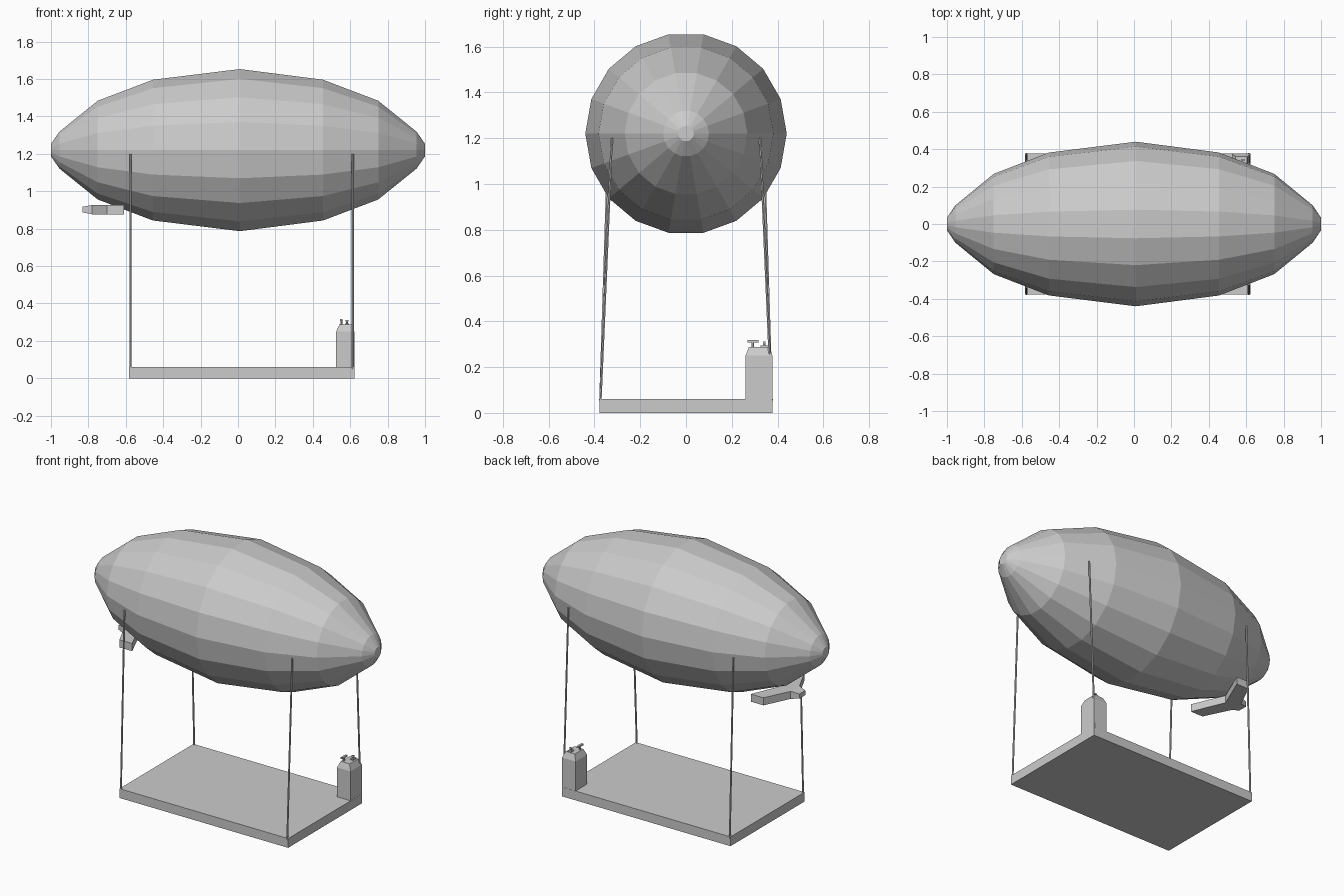
import bpy, bmesh
from math import pi, cos, sin
from mathutils import Vector

default = bpy.data.objects.get("Cube")
if default:
    bpy.data.objects.remove(default, do_unlink=True)

GREY = (0.6, 0.6, 0.6, 1)
grey = bpy.data.materials.new("plain_grey")
grey.use_nodes = True
grey.diffuse_color = GREY
grey.node_tree.nodes["Principled BSDF"].inputs["Base Color"].default_value = GREY


def finish(name, bm):
    bmesh.ops.recalc_face_normals(bm, faces=bm.faces)
    mesh = bpy.data.meshes.new(name)
    bm.to_mesh(mesh)
    bm.free()
    mesh.materials.append(grey)
    obj = bpy.data.objects.new(name, mesh)
    bpy.context.collection.objects.link(obj)
    return obj


def loft(name, rings):
    """Skin a list of equal-length point rings and cap both ends."""
    bm = bmesh.new()
    rows = [[bm.verts.new(p) for p in ring] for ring in rings]
    n = len(rows[0])
    for a, b in zip(rows, rows[1:]):
        for i in range(n):
            j = (i + 1) % n
            bm.faces.new((a[i], a[j], b[j], b[i]))
    bm.faces.new(rows[0])
    bm.faces.new(rows[-1])
    return finish(name, bm)


def rect(x0, x1, y0, y1, z):
    return [(x0, y0, z), (x1, y0, z), (x1, y1, z), (x0, y1, z)]


def box(name, x0, x1, y0, y1, z0, z1):
    return loft(name, [rect(x0, x1, y0, y1, z0), rect(x0, x1, y0, y1, z1)])


def rod(name, start, end, radius, sides=6):
    start, end = Vector(start), Vector(end)
    turn = (end - start).to_track_quat('Z', 'Y')
    circle = [turn @ Vector((radius * cos(2 * pi * i / sides),
                             radius * sin(2 * pi * i / sides), 0))
              for i in range(sides)]
    return loft(name, [[p + c for c in circle] for p in (start, end)])


# Faceted gas envelope, a lathe around the x axis
HULL_Z, SIDES = 1.22, 18
half = [(1, 0.034), (0.955, 0.1), (0.75, 0.268), (0.455, 0.382)]
profile = [(-x, r) for x, r in half] + [(0.01, 0.44)] + half[::-1]
loft("envelope", [[(x, r * cos(2 * pi * i / SIDES),
                    HULL_Z + r * sin(2 * pi * i / SIDES)) for i in range(SIDES)]
                  for x, r in profile])

# Flat deck
box("deck", -0.583, 0.623, -0.378, 0.378, 0, 0.06)

# Four leaning suspension rods
for end, x, top_y in (("rear", -0.575, 0.338), ("front", 0.614, 0.324)):
    for side, s in (("right", -1), ("left", 1)):
        rod(f"{end}_{side}_rod", (x, s * 0.374, 0.05), (x, s * top_y, 1.2), 0.006)

# Burner tank with chamfered shoulders
x0, x1, y0, y1 = 0.525, 0.622, 0.26, 0.377
loft("burner_tank", [rect(x0, x1, y0, y1, 0.05), rect(x0, x1, y0, y1, 0.25),
                     rect(x0 + .017, x1 - .017, y0 + .015, y1 - .015, 0.288)])

# Valve handle and lever on the tank
rod("valve_stem", (0.553, 0.292, 0.28), (0.553, 0.292, 0.31), 0.006)
box("valve_handle", 0.546, 0.56, 0.268, 0.316, 0.308, 0.318)
box("lever_base", 0.572, 0.594, 0.325, 0.36, 0.285, 0.294)
rod("lever_stem", (0.583, 0.342, 0.28), (0.583, 0.342, 0.31), 0.006)
box("lever_handle", 0.575, 0.591, 0.337, 0.347, 0.303, 0.312)

# Swept tail fin, a chevron of two mirrored arms
outline = [(-0.70, 0), (-0.61, 0.21), (-0.70, 0.21), (-0.78, 0.045), (-0.78, 0)]
for side, s in (("right", -1), ("left", 1)):
    loft(f"tail_fin_{side}", [[(x, s * y, z) for x, y in outline]
                              for z in (0.877, 0.926)])

# Tapered nose of the tail fin
loft("tail_fin_nose", [[(x, -w, 0.902 - h), (x, w, 0.902 - h),
                        (x, w, 0.902 + h), (x, -w, 0.902 + h)]
                       for x, w, h in ((-0.78, 0.045, 0.0245), (-0.832, 0.03, 0.015))])
